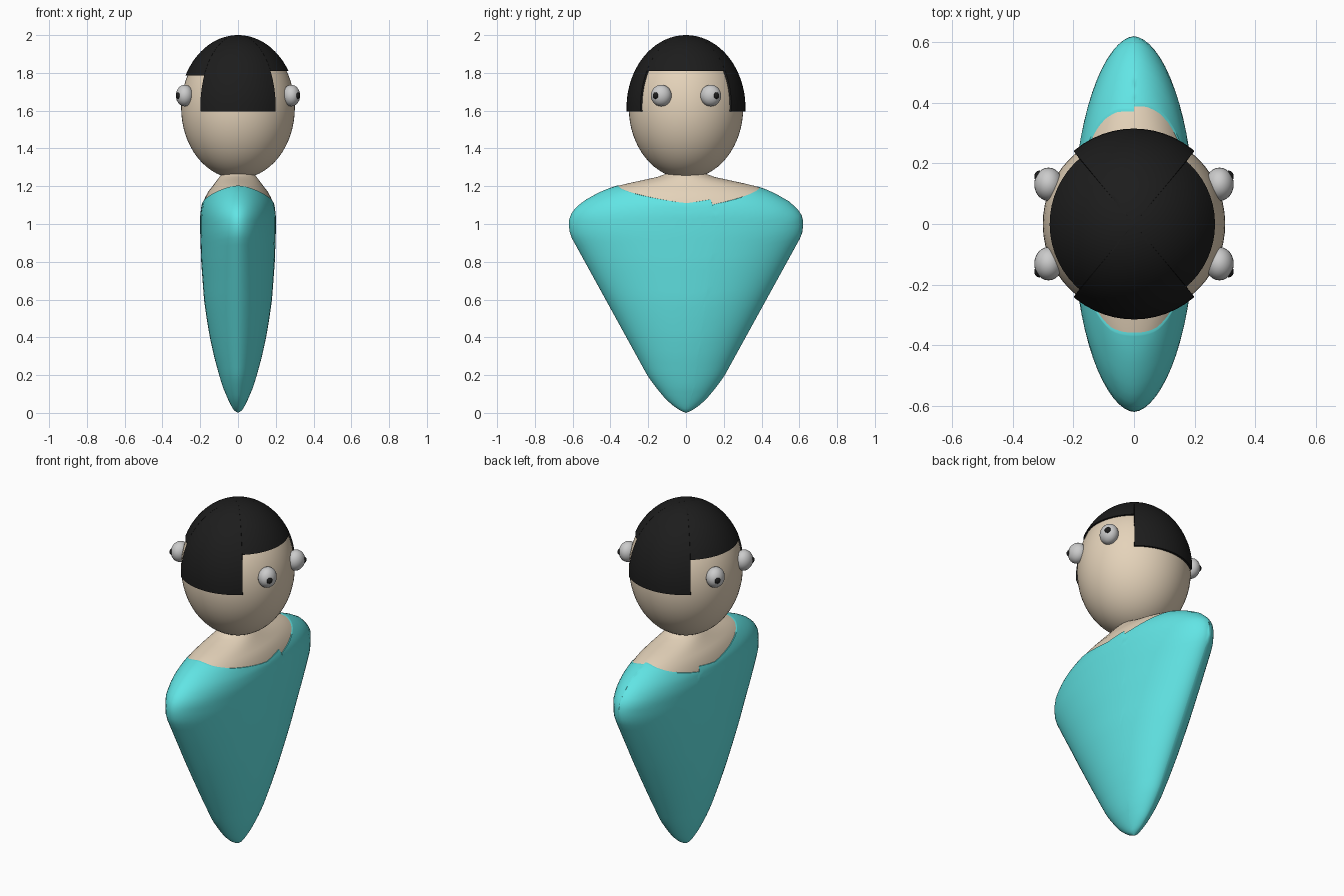
import bpy, bmesh
from math import sin, cos, pi, sqrt, radians, acos

if "Cube" in bpy.data.objects:
    bpy.data.objects.remove(bpy.data.objects["Cube"])


def material(name, rgb):
    m = bpy.data.materials.new(name)
    m.diffuse_color = (*rgb, 1)
    m.use_nodes = True
    m.node_tree.nodes["Principled BSDF"].inputs["Base Color"].default_value = m.diffuse_color
    return m


TEAL = material("teal", (0.12, 0.78, 0.78))
SKIN = material("skin", (0.78, 0.65, 0.49))
BLACK = material("black", (0.012, 0.012, 0.012))
WHITE = material("white", (0.8, 0.8, 0.8))


def lerp(table, z):
    for (z0, v0), (z1, v1) in zip(table, table[1:]):
        if z <= z1:
            return v0 + (v1 - v0) * max(0, z - z0) / (z1 - z0)
    return table[-1][1]


def loft(name, mat, angles, rows, point):
    """Grid closed around the angles; point(t, angle) gives the surface."""
    bm = bmesh.new()
    grid = [[bm.verts.new(point(t, u)) for u in angles] for t in rows]
    n = len(angles)
    for r0, r1 in zip(grid, grid[1:]):
        for i in range(n):
            j = (i + 1) % n
            bm.faces.new((r0[i], r0[j], r1[j], r1[i]))
    bmesh.ops.remove_doubles(bm, verts=bm.verts, dist=1e-5)
    for f in bm.faces:
        f.smooth = True
    me = bpy.data.meshes.new(name)
    bm.to_mesh(me)
    bm.free()
    me.materials.append(mat)
    ob = bpy.data.objects.new(name, me)
    bpy.context.collection.objects.link(ob)
    bpy.context.view_layer.objects.active = ob
    ob.select_set(True)
    bpy.ops.object.shade_smooth_by_angle(angle=radians(40))
    ob.select_set(False)
    return ob


def ring(n, steps=()):
    """Even angles plus a close pair at each step in an outline."""
    a = [2 * pi * i / n + 0.01 for i in range(n)]
    for s in steps:
        s %= 2 * pi
        a = [u for u in a if abs(u - s) > 0.02] + [s - 0.002, s + 0.002]
    return sorted(a)


def ease(n):
    return [(1 - cos(pi * k / n)) / 2 for k in range(n + 1)]


# Body half depth (x) and half width (y) by height
DEPTH = [(0, 0), (.01, .018), (.03, .032), (.07, .052), (.13, .078), (.2, .1), (.3, .127),
         (.4, .149), (.5, .166), (.6, .18), (.8, .195), (.95, .2), (1.05, .2), (1.1, .193),
         (1.14, .178), (1.17, .162), (1.2, .138), (1.25, .1), (1.3, .05)]
WIDTH = [(0, 0), (.01, .025), (.03, .058), (.07, .105), (.12, .147), (.19, .2), (.93, .607),
         (.96, .617), (1.0, .62), (1.04, .617), (1.08, .59), (1.12, .545), (1.16, .475),
         (1.185, .42), (1.205, .36), (1.25, .15), (1.265, .11), (1.3, .08)]


def body(z, u, k=1.0):
    c = cos(u)
    x = lerp(DEPTH, z) * abs(c) ** 1.1 * (1 if c > 0 else -1)
    return (k * x, k * lerp(WIDTH, z) * sin(u), z)


# Neckline: scooped, cut lower on the rear half
NOTCH = 0.25


def neckline(u):
    s = sin(u)
    z = 1.11 + 0.093 * abs(s) ** 1.1
    if NOTCH < u < pi - NOTCH:
        z -= 0.034 - (0.024 if cos(u) > 0 else 0.03) * s
    return z


def torso_point(t, u):
    z = neckline(u)
    return body(z, u, 0.95) if t > 1 else body(z * t, u)


loft("torso", TEAL, ring(64, (NOTCH, pi / 2, pi - NOTCH)), ease(44) + [2], torso_point)
loft("neck", SKIN, ring(64), [k / 16 for k in range(17)],
     lambda t, u: body(1.03 + 0.25 * t, u, 0.98))


# Head and hair share one ellipsoid
CZ = 1.615


def ellipsoid(phi, u, rx, ry, rz):
    return (rx * sin(phi) * cos(u), ry * sin(phi) * sin(u), CZ + rz * cos(phi))


loft("head", SKIN, ring(56), [k / 32 for k in range(33)],
     lambda t, u: ellipsoid(pi * t, u, .301, .303, .375))

# Hair: cap above the faces, long panels at front and back
EDGE = acos(0.2 / 0.31)


def hair_point(t, u):
    long = EDGE < u < pi - EDGE or pi + EDGE < u < 2 * pi - EDGE
    low = 1.595 if long else (1.81 if cos(u) > 0 else 1.785)
    phi = acos((low - CZ) / 0.385)
    if t > 1:
        return ellipsoid(phi, u, .29, .29, .385)
    return ellipsoid(phi * t, u, .31, .315, .385)


loft("hair", BLACK, ring(56, (EDGE, pi - EDGE, pi + EDGE, -EDGE)),
     [k / 18 for k in range(19)] + [2], hair_point)


# Eyes: a pair on each face, pupils turned outward
def ball(name, mat, loc, scale):
    bpy.ops.mesh.primitive_uv_sphere_add(segments=24, ring_count=14, radius=1, location=loc)
    ob = bpy.context.object
    ob.name = name
    ob.scale = scale
    ob.data.materials.append(mat)
    bpy.ops.object.shade_smooth()
    ob.select_set(False)


for sx in (-1, 1):
    for sy in (-1, 1):
        ball("eye", WHITE, (sx * .282, sy * .131, 1.68), (.047, .055, .057))
        ball("pupil", BLACK, (sx * .312, sy * .157, 1.68), (.017, .019, .019))
